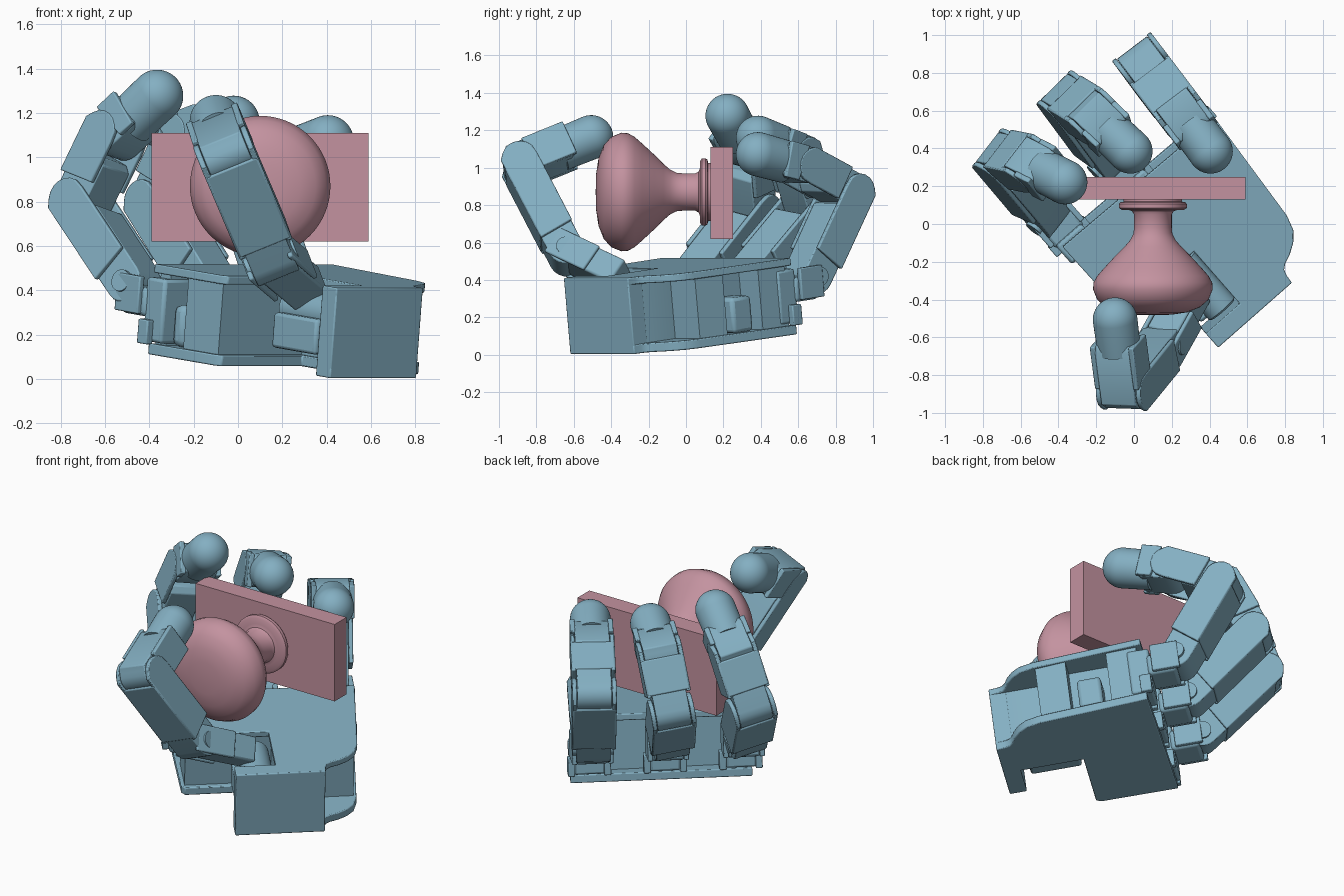
import bpy, bmesh, math
from mathutils import Vector as V, Matrix

if "Cube" in bpy.data.objects:
    bpy.data.objects.remove(bpy.data.objects["Cube"])


def mat(name, col):
    m = bpy.data.materials.new(name)
    m.diffuse_color = col
    m.use_nodes = True
    m.node_tree.nodes["Principled BSDF"].inputs["Base Color"].default_value = m.diffuse_color
    return m


BLUE = mat("blue_shell", (0.23, 0.43, 0.54, 1))
PINK = mat("pink_part", (0.55, 0.29, 0.35, 1))


def frame(o, a, b, c):
    m = Matrix((a, b, c)).transposed().to_4x4()
    m.translation = o
    return m


def finish(name, bm, m, material, bevel=0.0):
    bmesh.ops.transform(bm, matrix=m, verts=bm.verts)
    bmesh.ops.recalc_face_normals(bm, faces=bm.faces)
    me = bpy.data.meshes.new(name)
    bm.to_mesh(me)
    bm.free()
    me.materials.append(material)
    ob = bpy.data.objects.new(name, me)
    bpy.context.collection.objects.link(ob)
    if bevel:
        md = ob.modifiers.new("edge", "BEVEL")
        md.width, md.segments, md.limit_method = bevel, 2, "ANGLE"
        md.angle_limit = math.radians(40)
    bpy.context.view_layer.objects.active = ob
    ob.select_set(True)
    bpy.ops.object.shade_smooth_by_angle(angle=math.radians(35))
    ob.select_set(False)
    return ob


def prism(name, pts, m, c0, c1, bevel=0.0, material=None):
    # outline in the first two axes, extruded along the third
    bm = bmesh.new()
    f = bm.faces.new([bm.verts.new((x, y, c0)) for x, y in pts])
    r = bmesh.ops.extrude_face_region(bm, geom=[f])
    vs = [g for g in r["geom"] if isinstance(g, bmesh.types.BMVert)]
    bmesh.ops.translate(bm, verts=vs, vec=(0, 0, c1 - c0))
    if not any(f.is_valid and abs(f.calc_center_median().z - c0) < 1e-6 for f in bm.faces):
        bm.faces.new([v for v in bm.verts if v not in vs])
    return finish(name, bm, m, material or BLUE, bevel)


def box(name, m, x, y, z, bevel=0.0, material=None):
    return prism(name, [(x[0], y[0]), (x[1], y[0]), (x[1], y[1]), (x[0], y[1])],
                 m, z[0], z[1], bevel, material)


def lathe(name, prof, m, material=None, n=48):
    # (radius, height) profile spun round the third axis
    bm = bmesh.new()
    vs = [bm.verts.new((r, 0, h)) for r, h in prof]
    es = [bm.edges.new(p) for p in zip(vs, vs[1:])]
    bmesh.ops.spin(bm, geom=vs + es, cent=(0, 0, 0), axis=(0, 0, 1),
                   angle=2 * math.pi, steps=n)
    bmesh.ops.remove_doubles(bm, verts=bm.verts, dist=1e-4)
    return finish(name, bm, m, material or BLUE)


def arc(cx, cy, r, a0, a1, n=10):
    return [(cx + r * math.cos(math.radians(a0 + (a1 - a0) * i / n)),
             cy + r * math.sin(math.radians(a0 + (a1 - a0) * i / n))) for i in range(n + 1)]


# knob and its mounting plate
box("plate", Matrix.Identity(4), (-0.39, 0.59), (0.13, 0.25), (0.62, 1.11), 0, PINK)
KNOB = frame(V((0.1, 0, 0.87)), V((1, 0, 0)), V((0, 0, -1)), V((0, 1, 0)))
knob = [(0, -.483), (.1, -.48), (.18, -.468), (.25, -.44), (.295, -.4), (.317, -.345),
        (.314, -.31), (.295, -.275), (.26, -.235), (.2, -.17), (.15, -.12), (.12, -.085),
        (.103, -.05), (.1, -.02), (.1, .05), (.11, .068), (.13, .075), (.165, .075),
        (.18, .085), (.18, .105), (.172, .115), (.155, .118), (.155, .135), (0, .135)]
lathe("knob", knob, KNOB, PINK, 64)

# palm: S across, F towards the fingers, N up
S = V((0.75, 0.66, 0)).normalized()
F = V((-0.66, 0.75, 0.115)).normalized()
N = S.cross(F).normalized()
F = N.cross(S)
PALM = frame(V((0.415, -0.62, 0.003)), S, F, N)
scoop = [(.52, 0), (.525, .05), (.535, .08), (.56, .1), (.61, .12), (.665, .155), (.71, .205), (.735, .285)]
notch = [(-.26, .5), (-.24, .47), (.24, .47), (.24, .1), (0, .1)]
outline = [(0, 0)] + scoop + [(.79, .93), (-.266, .95)] + notch
prism("palm_bottom_plate", outline, PALM, 0, .05, .006)
prism("palm_top_plate", outline, PALM, .37, .41, .006)
core = [(.03, .02), (.5, .02), (.52, .1), (.52, .3), (.72, .3), (.74, .48), (.6, .48),
        (.6, .72), (.755, .72), (.765, .9), (.71, .86), (-.2, .86), (-.24, .93), (-.24, .86),
        (-.14, .86), (-.14, .74), (-.24, .74), (-.24, .5), (.26, .5), (.26, .09), (.03, .09)]
prism("palm_core", core, PALM, .04, .38)
box("wrist_block", PALM, (0, .52), (0, .1), (0, .41), .006)
box("side_servo", PALM, (.58, .74), (.53, .67), (.05, .24), .02)
box("index_servo", PALM, (-.23, -.1), (.76, .84), (.05, .24), .03)

# knuckle blocks and servo brackets at the finger edge
for i, s in enumerate((-.2, .24, .68)):
    box(f"finger_servo_{i}", PALM, (s - .09, s + .09), (.84, .97), (.06, .35), .015)
    box(f"knuckle_{i}", PALM, (s - .1, s + .1), (.95, 1.12), (.17, .3), .02)
    for e in (-1, 1):
        a = s + e * .105
        box(f"knuckle_cheek_{i}", PALM, (a - .015, a + .015), (.98, 1.14), (.18, .35), .006)
        box(f"palm_tab_{i}", PALM, (a - .02, a + .02), (.9, .965), (.05, .16), .006)


def basis(a, b, h):
    d = (b - a).normalized()
    return frame(a, d, d.cross(h), h), (b - a).length


def link(name, a, b, h):
    # rounded hinge end, slab body, back shell and forked cheeks round the next hinge
    m, L = basis(a, b, h)
    body = arc(0, 0, .093, 270, 90) + [(L - .13, .095), (L - .1, .06), (L - .1, -.06), (L - .13, -.095)]
    prism(name + "_body", body, m, -.1, .1, .006)
    cheek = [(.12, -.095), (L - .02, -.095)] + arc(L, 0, .095, -70, 50, 6) + [(L + .03, .098), (.1, .098)]
    for e in (-1, 1):
        prism(name + "_cheek", cheek, m, e * .102, e * .128, .006)
        prism(name + "_hinge_pin", arc(0, 0, .05, 0, 345, 23), m, e * .09, e * .12)
    box(name + "_back_shell", m, (.11, L - .02), (.07, .1), (-.125, .125), .008)


def fingertip(name, a, b, h):
    # hinge block, padded neck and round tip
    m, L = basis(a, b, h)
    n = max(L - .12, .1)
    body = arc(0, 0, .093, 270, 130, 8) + [(-.04, .1), (n - .03, .1), (n, .08), (n, -.08), (n - .03, -.095)]
    prism(name + "_block", body, m, -.1, .1, .006)
    for e in (-1, 1):
        prism(name + "_block_cheek", [(.08, -.095), (n, -.095), (n, .1), (.05, .1)],
              m, e * .095, e * .125, .006)
    d = (b - a).normalized()
    pad = [(0, n - .06), (.115, n - .06)] + [(r, z) for z, r in arc(L, 0, .118, 90, 0, 14)]
    lathe(name + "_pad", pad, frame(a, d.cross(h), h, d))


def elbow(j2, tip, j1, r1=.34, r2=.283):
    # outer joint found from the two link lengths
    u = tip - j2
    D = min(u.length, r1 + r2 - .003)
    u.normalize()
    t = (r1 * r1 - r2 * r2 + D * D) / (2 * D)
    out = (j2 - j1) - u * (j2 - j1).dot(u)
    return j2 + u * t + out.normalized() * math.sqrt(max(r1 * r1 - t * t, 0))


# three fingers: base joint, middle joint, tip centre
fingers = {
    "first_finger": ((-.46, .06, .42), (-.705, .35, .79), (-.365, .222, 1.277)),
    "middle_finger": ((-.13, .35, .42), (-.36, .66, .79), (-.02, .385, 1.16)),
    "last_finger": ((.2, .65, .42), (.045, .86, .875), (.405, .385, 1.072)),
}
for name, pts in fingers.items():
    j1, j2, tip = map(V, pts)
    j3 = elbow(j2, tip, j1)
    h = (j2 - j1).cross(tip - j2).normalized()
    link(name + "_lower", j1, j2, h)
    link(name + "_upper", j2, j3, h)
    fingertip(name + "_tip", j3, tip, h)

# thumb
t2, t3, tt = V((.15, -.64, .54)), V((-.05, -.885, 1.01)), V((-.1, -.507, 1.163))
h = (t3 - t2).cross(tt - t3).normalized()
link("thumb_lower", t2, t3, h)
fingertip("thumb_tip", t3, tt, h)

# thumb mount: bracket, turning drum and drive motor in the palm notch
root = V((.34, -.3, .38))
d = (root - t2).normalized()
side = (h - d * h.dot(d)).normalized()
TB = frame(t2, d, side.cross(d), side)
box("thumb_bracket", TB, (.04, .36), (-.08, .07), (-.09, .09), .012)
for e in (-1, 1):
    box("thumb_bracket_cheek", TB, (-.06, .2), (-.08, .08), (e * .105 - .012, e * .105 + .012), .008)
box("thumb_servo", PALM, (.02, .24), (.14, .44), (.09, .25), .015)
DRUM = frame(PALM @ V((.15, .12, .27)), S, -N, F)
lathe("thumb_drum", [(0, 0), (.08, 0), (.09, .01), (.09, .33), (.08, .34), (0, .34)], DRUM)
